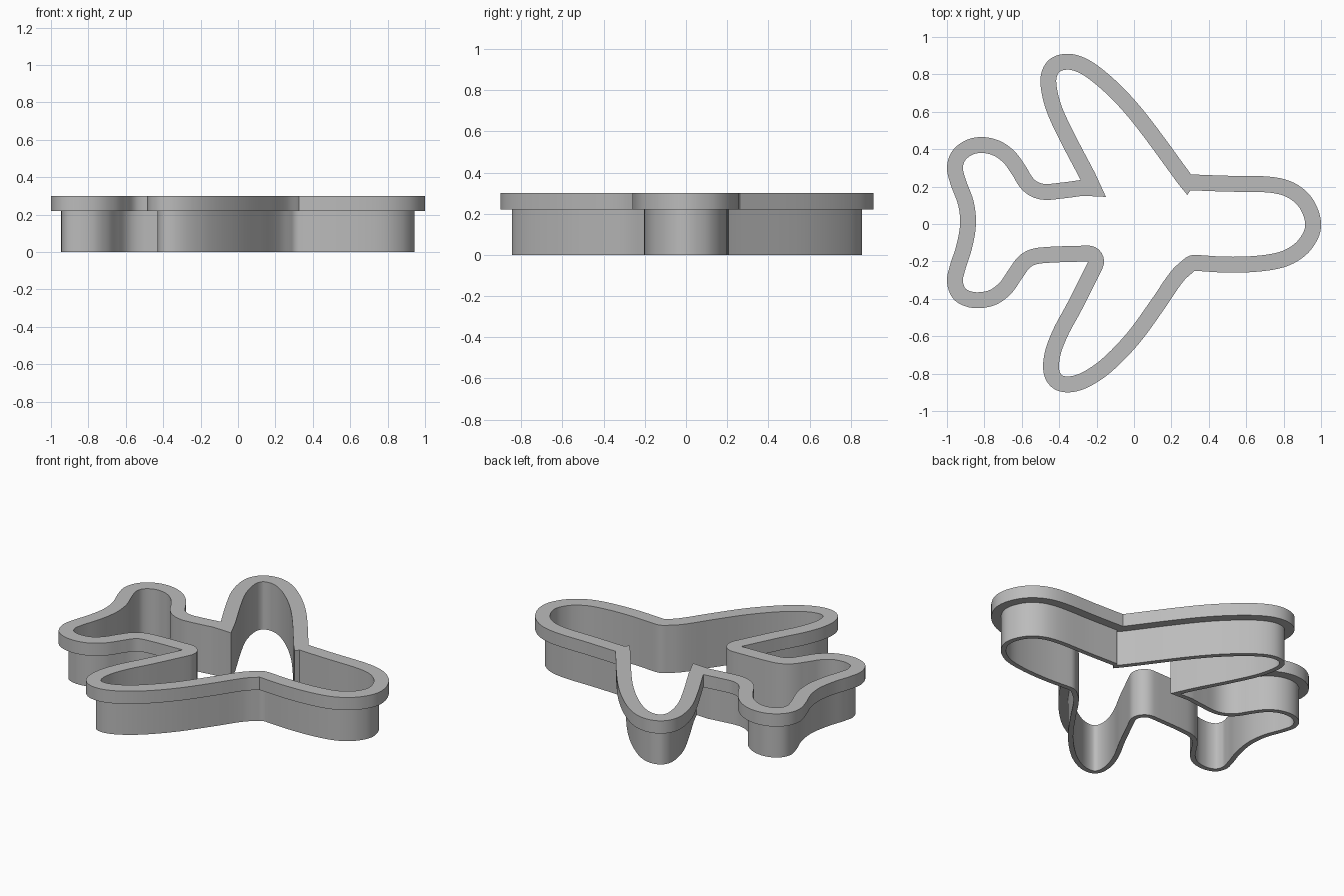
import bpy, bmesh, math
from mathutils import Vector
from mathutils.geometry import interpolate_bezier

cube = bpy.data.objects.get("Cube")
if cube:
    bpy.data.objects.remove(cube, do_unlink=True)

RIM_WIDTH = 0.085
HEIGHT = 0.3
RIM_BASE = 0.22
BLADE_SET_BACK = 0.65   # share of the rim width left free outside the blade
STEPS = 7

# Outer outline of the rim, counter-clockwise, one list per stretch between notches
UPPER_WING = [(.305, .265), (.08, .57), (-.05, .72), (-.185, .84), (-.28, .895),
              (-.365, .91), (-.445, .885), (-.49, .825), (-.5, .745),
              (-.47, .61), (-.4, .455), (-.285, .235)]
TAIL = [(-.285, .235), (-.4, .22), (-.485, .215), (-.535, .24), (-.58, .31),
        (-.64, .39), (-.72, .445), (-.815, .465), (-.905, .445), (-.975, .385),
        (-1, .3), (-.98, .21), (-.94, .1), (-.93, 0), (-.95, -.115),
        (-.985, -.225), (-1, -.31), (-.97, -.395), (-.91, -.437), (-.83, -.45),
        (-.735, -.43), (-.655, -.37), (-.595, -.285), (-.55, -.228),
        (-.49, -.21), (-.245, -.2)]
LOWER_WING = [(-.245, -.2), (-.355, -.42), (-.435, -.57), (-.48, -.7),
              (-.48, -.81), (-.43, -.88), (-.345, -.9), (-.24, -.87),
              (-.115, -.785), (.03, -.635), (.165, -.45), (.265, -.305), (.325, -.25)]
NOSE = [(.325, -.25), (.5, -.26), (.68, -.253), (.82, -.225), (.92, -.165),
        (.98, -.085), (1, -.01), (.985, .075), (.935, .16), (.845, .225),
        (.725, .253), (.5, .258), (.305, .265)]


def smooth_path(points):
    """Sample a smooth curve through the points."""
    pts = [Vector(p) for p in points]
    last = len(pts) - 1
    tangents = [(pts[min(i + 1, last)] - pts[max(i - 1, 0)]).normalized()
                for i in range(last + 1)]
    path = [pts[0]]
    for i in range(last):
        a, b = pts[i], pts[i + 1]
        reach = (b - a).length / 3
        path += interpolate_bezier(a, a + tangents[i] * reach,
                                   b - tangents[i + 1] * reach, b, STEPS)[1:]
    return [Vector(p[:2]) for p in path]


def inward_samples(path):
    """Pair each outline point with its inward offset."""
    last = len(path) - 1
    result = []
    for i, p in enumerate(path):
        d = (path[min(i + 1, last)] - path[max(i - 1, 0)]).normalized()
        result.append((p, Vector((-d.y, d.x)) * RIM_WIDTH))
    return result


def rounded_notch(start, end):
    """Swing the inward offset in an arc around a notch."""
    turn = start.angle_signed(end)
    a = math.atan2(start.y, start.x)
    return [Vector((math.cos(a - turn * k / 8), math.sin(a - turn * k / 8))) * RIM_WIDTH
            for k in range(1, 8)]


# Outline with notch treatment: pointed on one side, rounded on the other
stretches = [inward_samples(smooth_path(s)) for s in (UPPER_WING, TAIL, LOWER_WING, NOSE)]
pointed = {0: Vector((.135, -.09)), 3: Vector((-.02, -.11))}
outline = []
for i, stretch in enumerate(stretches):
    outline += stretch
    corner, start = stretch[-1]
    end = stretches[(i + 1) % 4][0][1]
    joints = [pointed[i]] if i in pointed else rounded_notch(start, end)
    outline += [(corner, j) for j in joints]

# Cross-section: share of the rim width inward, height
SECTION = [(0, RIM_BASE), (0, HEIGHT), (1, HEIGHT), (1, 0),
           (BLADE_SET_BACK, 0), (BLADE_SET_BACK, RIM_BASE)]

# Sweep the stepped wall around the outline
bm = bmesh.new()
rings = [[bm.verts.new((*(p + off * share), z)) for share, z in SECTION]
         for p, off in outline]
n = len(SECTION)
for i, ring in enumerate(rings):
    following = rings[(i + 1) % len(rings)]
    for j in range(n):
        k = (j + 1) % n
        bm.faces.new((ring[j], following[j], following[k], ring[k]))
bmesh.ops.remove_doubles(bm, verts=bm.verts, dist=0.0005)
bmesh.ops.recalc_face_normals(bm, faces=bm.faces)
mesh = bpy.data.meshes.new("cutter_wall_and_rim")
bm.to_mesh(mesh)
bm.free()

cutter = bpy.data.objects.new("cutter_wall_and_rim", mesh)
bpy.context.collection.objects.link(cutter)

# Plain grey material
grey = bpy.data.materials.new("plain_grey")
grey.use_nodes = True
colour = (0.5, 0.5, 0.5, 1)
grey.diffuse_color = colour
grey.node_tree.nodes["Principled BSDF"].inputs["Base Color"].default_value = colour
mesh.materials.append(grey)

# Smooth sides, crisp steps and notches
bpy.ops.object.select_all(action="DESELECT")
cutter.select_set(True)
bpy.context.view_layer.objects.active = cutter
bpy.ops.object.shade_smooth_by_angle(angle=math.radians(30))
